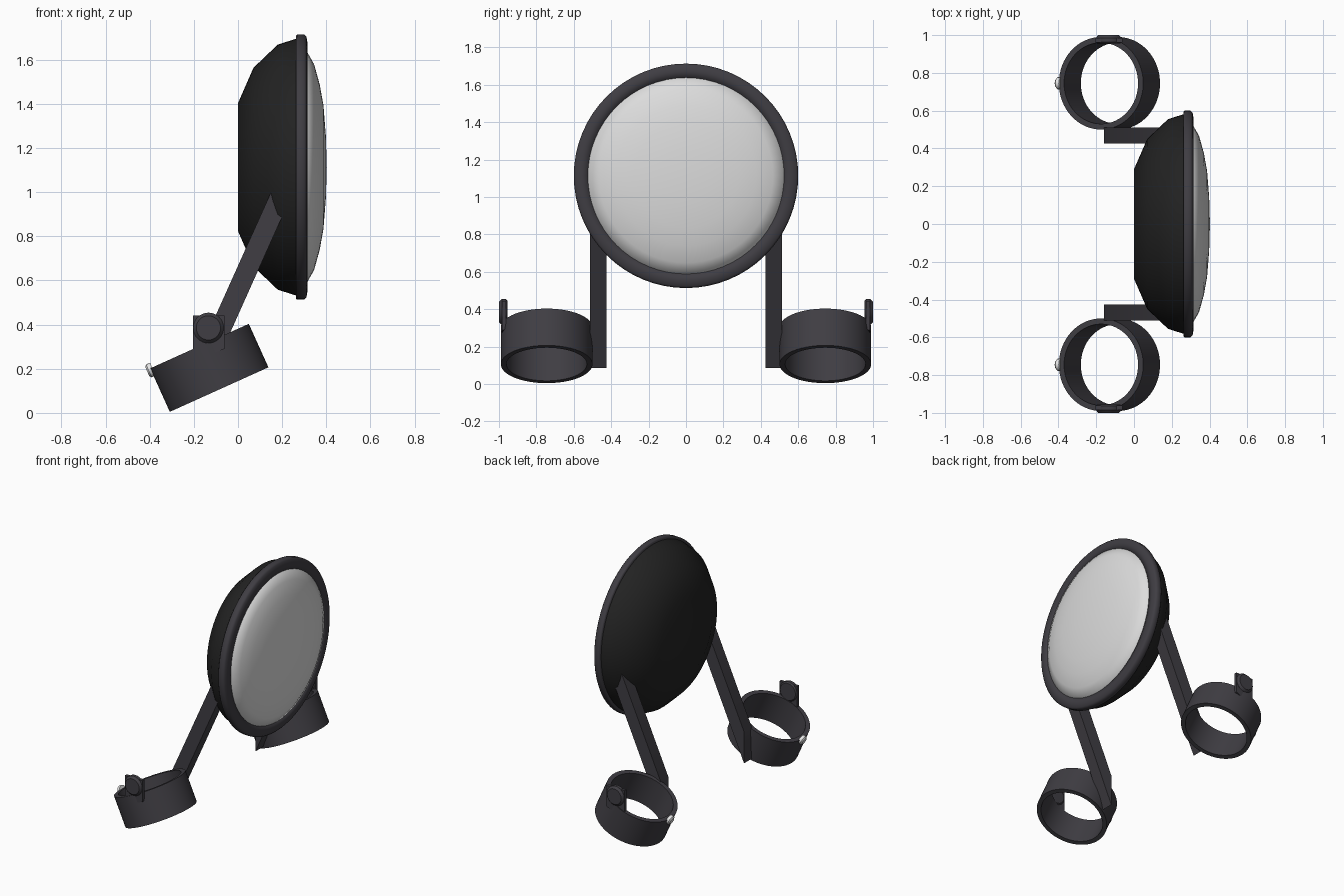
import bpy
import bmesh
from math import radians, sin, cos, pi
from mathutils import Matrix, Vector

cube = bpy.data.objects.get("Cube")
if cube:
    bpy.data.objects.remove(cube)


def material(name, color):
    m = bpy.data.materials.new(name)
    m.use_nodes = True
    rgba = (*color, 1)
    m.diffuse_color = rgba
    m.node_tree.nodes["Principled BSDF"].inputs["Base Color"].default_value = rgba
    return m


CHARCOAL = material("charcoal plastic", (0.05, 0.047, 0.056))
BLACK = material("black housing", (0.016, 0.016, 0.016))
GLASS = material("mirror glass", (0.72, 0.72, 0.72))
STEEL = material("bright steel", (0.8, 0.8, 0.8))


def finish(name, bm, mat, matrix=Matrix(), angle=35):
    """Turn a bmesh into a shaded object."""
    bm.transform(matrix)
    bmesh.ops.recalc_face_normals(bm, faces=bm.faces)
    mesh = bpy.data.meshes.new(name)
    bm.to_mesh(mesh)
    bm.free()
    mesh.materials.append(mat)
    ob = bpy.data.objects.new(name, mesh)
    bpy.context.collection.objects.link(ob)
    bpy.ops.object.select_all(action="DESELECT")
    bpy.context.view_layer.objects.active = ob
    ob.select_set(True)
    bpy.ops.object.shade_smooth_by_angle(angle=radians(angle))
    return ob


def lathe(name, profile, mat, matrix, closed=False, angle=35, steps=64):
    """Revolve (height, radius) points around local z."""
    bm = bmesh.new()
    rings = []
    for h, r in profile:
        if r == 0:
            rings.append([bm.verts.new((0, 0, h))] * steps)
        else:
            rings.append([bm.verts.new((r * cos(2 * pi * i / steps), r * sin(2 * pi * i / steps), h))
                          for i in range(steps)])
    pairs = list(zip(rings, rings[1:]))
    if closed:
        pairs.append((rings[-1], rings[0]))
    for a, b in pairs:
        for i in range(steps):
            j = (i + 1) % steps
            corners = list(dict.fromkeys((a[i], a[j], b[j], b[i])))
            bm.faces.new(corners)
    return finish(name, bm, mat, matrix, angle)


def prism(name, outline, y0, y1, mat):
    """Extrude an (x, z) outline from y0 to y1."""
    bm = bmesh.new()
    face = bm.faces.new([bm.verts.new((x, y0, z)) for x, z in outline])
    out = bmesh.ops.extrude_face_region(bm, geom=[face])
    moved = [v for v in out["geom"] if isinstance(v, bmesh.types.BMVert)]
    bmesh.ops.translate(bm, verts=moved, vec=(0, y1 - y0, 0))
    return finish(name, bm, mat)


# Round mirror head, revolved about the x direction
head = Matrix.Translation((0, 0, 1.113)) @ Matrix.Rotation(radians(90), 4, "Y")
lathe("mirror_housing",
      [(0, 0), (0, 0.29), (0.07, 0.45), (0.18, 0.555), (0.265, 0.582), (0.29, 0.582)],
      BLACK, head, angle=50)
lathe("mirror_rim",
      [(0.262, 0.56), (0.262, 0.595), (0.268, 0.6), (0.3, 0.6), (0.31, 0.59),
       (0.315, 0.56), (0.311, 0.525), (0.29, 0.52)],
      CHARCOAL, head, closed=True, angle=75)
lathe("mirror_glass",
      [(0.3, 0.527), (0.312, 0.524), (0.345, 0.465), (0.37, 0.375), (0.387, 0.28),
       (0.398, 0.14), (0.402, 0)],
      GLASS, head, angle=60)

# Arms, clamps and fittings on both sides
tilt = Matrix.Rotation(radians(-24.3), 4, "Y")
for side, label in ((1, "back"), (-1, "front")):
    # Slanted bar with a vertical cut at its foot
    prism(label + "_arm",
          [(-0.16, 0.31), (-0.16, 0.085), (0.25, 1.0), (0.17, 1.045)],
          side * 0.425, side * 0.512, CHARCOAL)

    # Tilted clamp ring
    clamp = Matrix.Translation((-0.13, side * 0.745, 0.204)) @ tilt
    lathe(label + "_clamp_ring",
          [(-0.108, 0.215), (-0.108, 0.245), (0.108, 0.245), (0.108, 0.215)],
          CHARCOAL, clamp, closed=True)

    # Bolt head on the outside of the ring
    bolt = clamp @ Matrix.Translation((-0.235, 0, 0.1)) @ Matrix.Rotation(radians(-90), 4, "Y")
    lathe(label + "_clamp_bolt",
          [(0, 0), (0, 0.032), (0.02, 0.032), (0.028, 0.022), (0.028, 0)],
          STEEL, bolt, steps=16)

    # Upright tab with a round knob
    prism(label + "_knob_tab",
          [(-0.203, 0.23), (-0.062, 0.29), (-0.062, 0.44), (-0.203, 0.44)],
          side * 0.962, side * 0.984, CHARCOAL)
    knob = Matrix.Translation((-0.134, side * 0.955, 0.385)) @ Matrix.Rotation(radians(-90 * side), 4, "X")
    lathe(label + "_knob",
          [(0, 0), (0, 0.06), (0.008, 0.069), (0.03, 0.069), (0.045, 0.055), (0.045, 0)],
          CHARCOAL, knob, steps=32)
